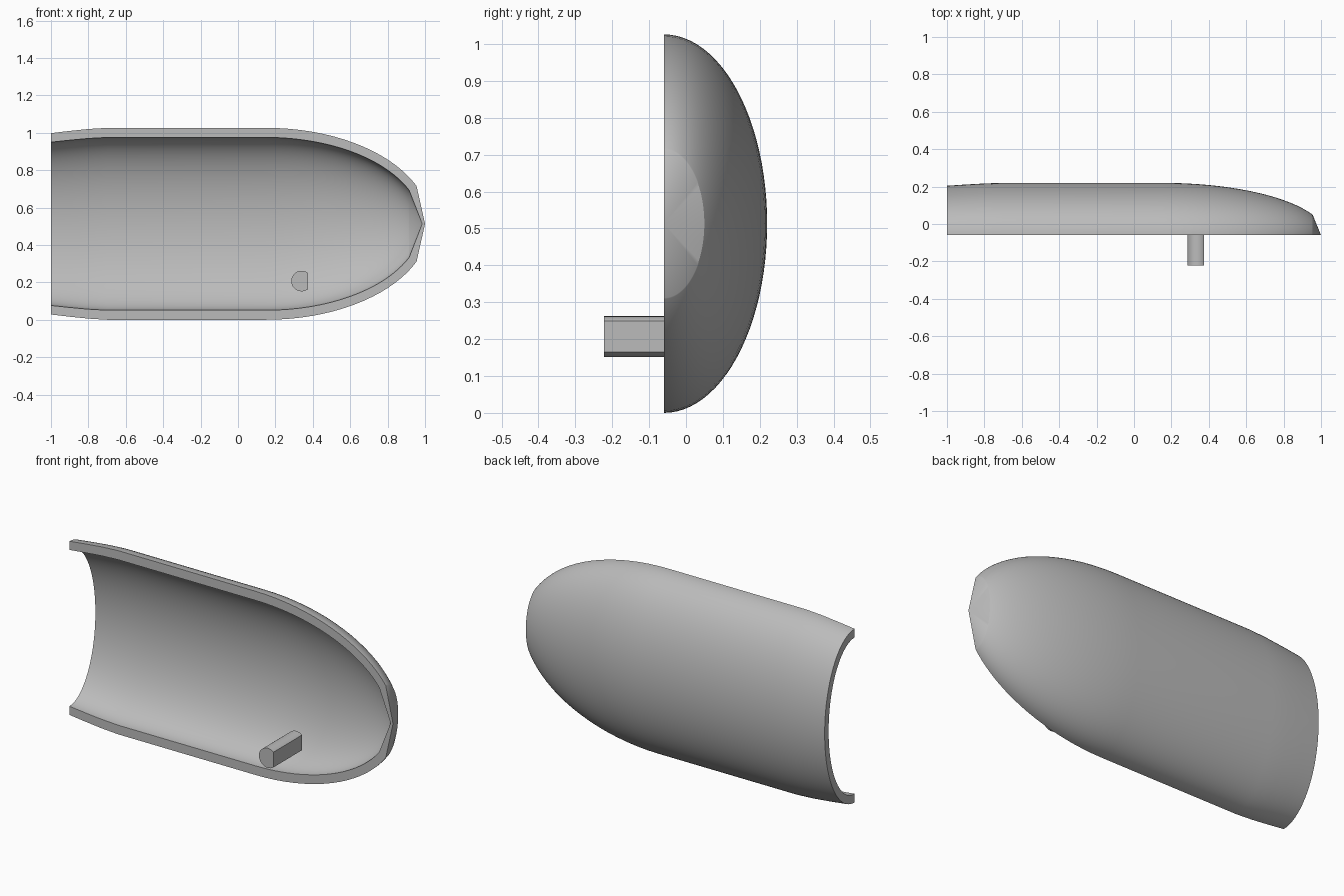
import bpy, bmesh
from math import sin, cos, pi, sqrt, radians

cube = bpy.data.objects.get("Cube")
if cube:
    bpy.data.objects.remove(cube, do_unlink=True)

grey = bpy.data.materials.new("plain grey")
grey.use_nodes = True
color = (0.5, 0.5, 0.5, 1)
grey.diffuse_color = color
grey.node_tree.nodes["Principled BSDF"].inputs["Base Color"].default_value = color

RIM_Y, MID_Z, ARC = -0.06, 0.513, 48


def make_object(name, bm, angle):
    bmesh.ops.recalc_face_normals(bm, faces=bm.faces)
    mesh = bpy.data.meshes.new(name)
    bm.to_mesh(mesh)
    bm.free()
    obj = bpy.data.objects.new(name, mesh)
    bpy.context.collection.objects.link(obj)
    mesh.materials.append(grey)
    bpy.ops.object.select_all(action="DESELECT")
    obj.select_set(True)
    bpy.context.view_layer.objects.active = obj
    bpy.ops.object.shade_smooth_by_angle(angle=radians(angle))


def stations(nose_length, last_x, tip_x):
    """Position along the shell and relative size of each cross-section."""
    rows = [(-1, 0.945), (-0.9, 0.968), (-0.8, 0.988), (-0.7, 1), (0.15, 1)]
    steps = 20
    for i in range(1, steps + 1):
        t = (last_x - 0.15) / nose_length * sin(pi / 2 * i / steps)
        rows.append((0.15 + nose_length * t, sqrt(1 - t * t)))
    return rows + [(tip_x, 0)]


def half_skin(bm, rows, height, depth):
    """Sweep a half ellipse along the stations."""
    grid = [[bm.verts.new((x, RIM_Y + depth * s * sin(pi * j / ARC),
                           MID_Z + height * s * cos(pi * j / ARC)))
             for j in range(ARC + 1)] for x, s in rows]
    for a, b in zip(grid, grid[1:]):
        for j in range(ARC):
            bm.faces.new((a[j], a[j + 1], b[j + 1], b[j]))
    return grid


# Half shell with a flat rim and an open end
bm = bmesh.new()
outer = half_skin(bm, stations(0.875, 0.955, 1.0), 0.513, 0.28)
inner = half_skin(bm, stations(0.83, 0.915, 0.985), 0.462, 0.243)
for j in (0, ARC):
    for i in range(len(outer) - 1):
        bm.faces.new((outer[i][j], outer[i + 1][j], inner[i + 1][j], inner[i][j]))
for j in range(ARC):
    bm.faces.new((outer[0][j], outer[0][j + 1], inner[0][j + 1], inner[0][j]))
bmesh.ops.remove_doubles(bm, verts=bm.verts, dist=0.0001)
make_object("half_shell", bm, 30)

# D-shaped peg
bm = bmesh.new()
start, sides, radius = 0.88, 32, 0.055
ring = [start + (2 * pi - 2 * start) * i / sides for i in range(sides + 1)]
face = bm.faces.new([bm.verts.new((0.34 + radius * cos(a), -0.222, 0.207 + radius * sin(a)))
                     for a in ring])
ext = bmesh.ops.extrude_face_region(bm, geom=[face], use_keep_orig=True)
bmesh.ops.translate(bm, vec=(0, 0.252, 0),
                    verts=[v for v in ext["geom"] if isinstance(v, bmesh.types.BMVert)])
make_object("peg", bm, 30)
